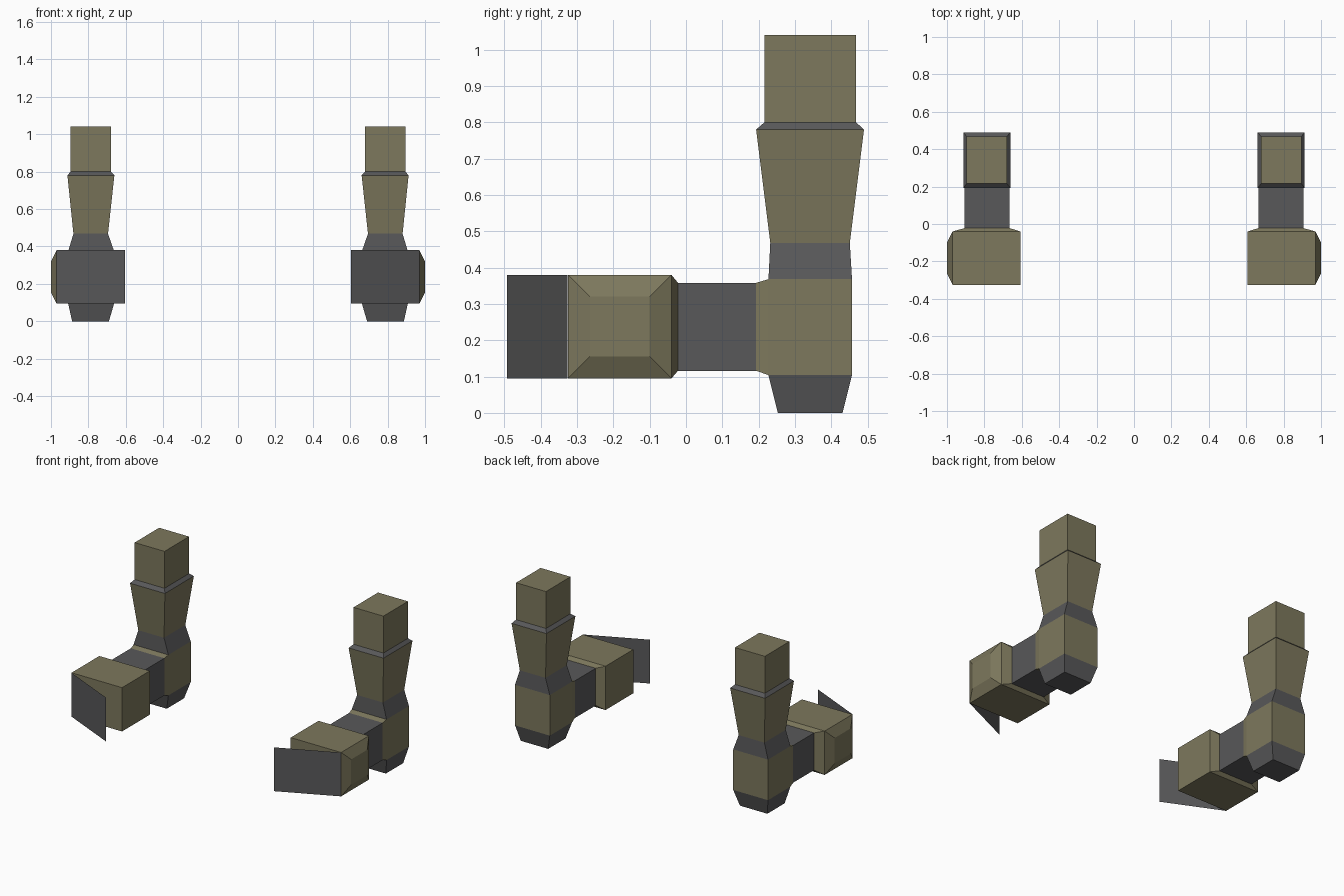
import bpy, bmesh
from mathutils import Vector

if "Cube" in bpy.data.objects:
    bpy.data.objects.remove(bpy.data.objects["Cube"])


def material(name, rgb):
    m = bpy.data.materials.new(name)
    m.diffuse_color = (*rgb, 1)
    m.use_nodes = True
    m.node_tree.nodes["Principled BSDF"].inputs["Base Color"].default_value = m.diffuse_color
    return m


OLIVE, GREY = 0, 1
MATS = [material("olive", (0.205, 0.188, 0.109)), material("dark grey", (0.098, 0.098, 0.101))]


def finish(bm, name):
    mesh = bpy.data.meshes.new(name)
    bm.to_mesh(mesh)
    bm.free()
    for m in MATS:
        mesh.materials.append(m)
    ob = bpy.data.objects.new(name, mesh)
    bpy.context.collection.objects.link(ob)
    ob.modifiers.new("Mirror", 'MIRROR').use_axis = (True, False, False)
    return ob


def loft(rings, colours, cap_start=True):
    """Join four-cornered rings with side faces; one colour per segment."""
    bm = bmesh.new()
    vs = [[bm.verts.new(p) for p in r] for r in rings]
    for a, b, c in zip(vs, vs[1:], colours):
        for i in range(4):
            j = (i + 1) % 4
            bm.faces.new((a[i], a[j], b[j], b[i])).material_index = c
    if cap_start:
        bm.faces.new(vs[0][::-1]).material_index = colours[0]
    bm.faces.new(vs[-1]).material_index = colours[-1]
    bmesh.ops.recalc_face_normals(bm, faces=bm.faces)
    return bm


def flat_ring(z, x0, x1, y0, y1):
    return [(x0, y0, z), (x1, y0, z), (x1, y1, z), (x0, y1, z)]


def upright_ring(y, x0, x1, z0, z1):
    return [(x0, y, z0), (x1, y, z0), (x1, y, z1), (x0, y, z1)]


# Upright column: foot, elbow block, neck, flared sleeve, lip, top block
column = loft([
    flat_ring(0.00, 0.69, 0.887, 0.253, 0.431),
    flat_ring(0.104, 0.66, 0.91, 0.227, 0.457),
    flat_ring(0.368, 0.66, 0.91, 0.227, 0.457),
    flat_ring(0.468, 0.695, 0.88, 0.232, 0.451),
    flat_ring(0.78, 0.661, 0.912, 0.193, 0.49),
    flat_ring(0.80, 0.68, 0.895, 0.216, 0.468),
    flat_ring(1.04, 0.68, 0.895, 0.216, 0.468),
], [GREY, OLIVE, GREY, OLIVE, GREY, OLIVE])
# open the block where the forearm joins
joint = [f for f in column.faces
         if f.normal.y < -0.99 and 0.2 < f.calc_center_median().z < 0.3]
bmesh.ops.delete(column, geom=joint, context='FACES_ONLY')
finish(column, "upright_column")

# Forearm running forward into the wide box
forearm = loft([
    upright_ring(0.227, 0.66, 0.91, 0.104, 0.368),
    upright_ring(0.193, 0.665, 0.906, 0.116, 0.358),
    upright_ring(-0.022, 0.665, 0.906, 0.116, 0.358),
    upright_ring(-0.04, 0.607, 0.97, 0.095, 0.38),
    upright_ring(-0.325, 0.607, 0.97, 0.095, 0.38),
], [OLIVE, GREY, OLIVE, OLIVE], cap_start=False)
# raised panel on the outer side
outer = [f for f in forearm.faces
         if f.normal.x > 0.99 and f.calc_center_median().y < -0.1]
bmesh.ops.inset_individual(forearm, faces=outer, thickness=0.085)
for v in outer[0].verts:
    v.co += Vector((0.03, 0, 0))
finish(forearm, "forearm_box")

# Thin open flap hinged on the outer front edge
flap = bmesh.new()
corners = [(0.605, -0.493, 0.095), (0.97, -0.326, 0.095),
           (0.97, -0.326, 0.38), (0.605, -0.493, 0.38)]
flap.faces.new([flap.verts.new(p) for p in corners]).material_index = GREY
finish(flap, "front_flap")
